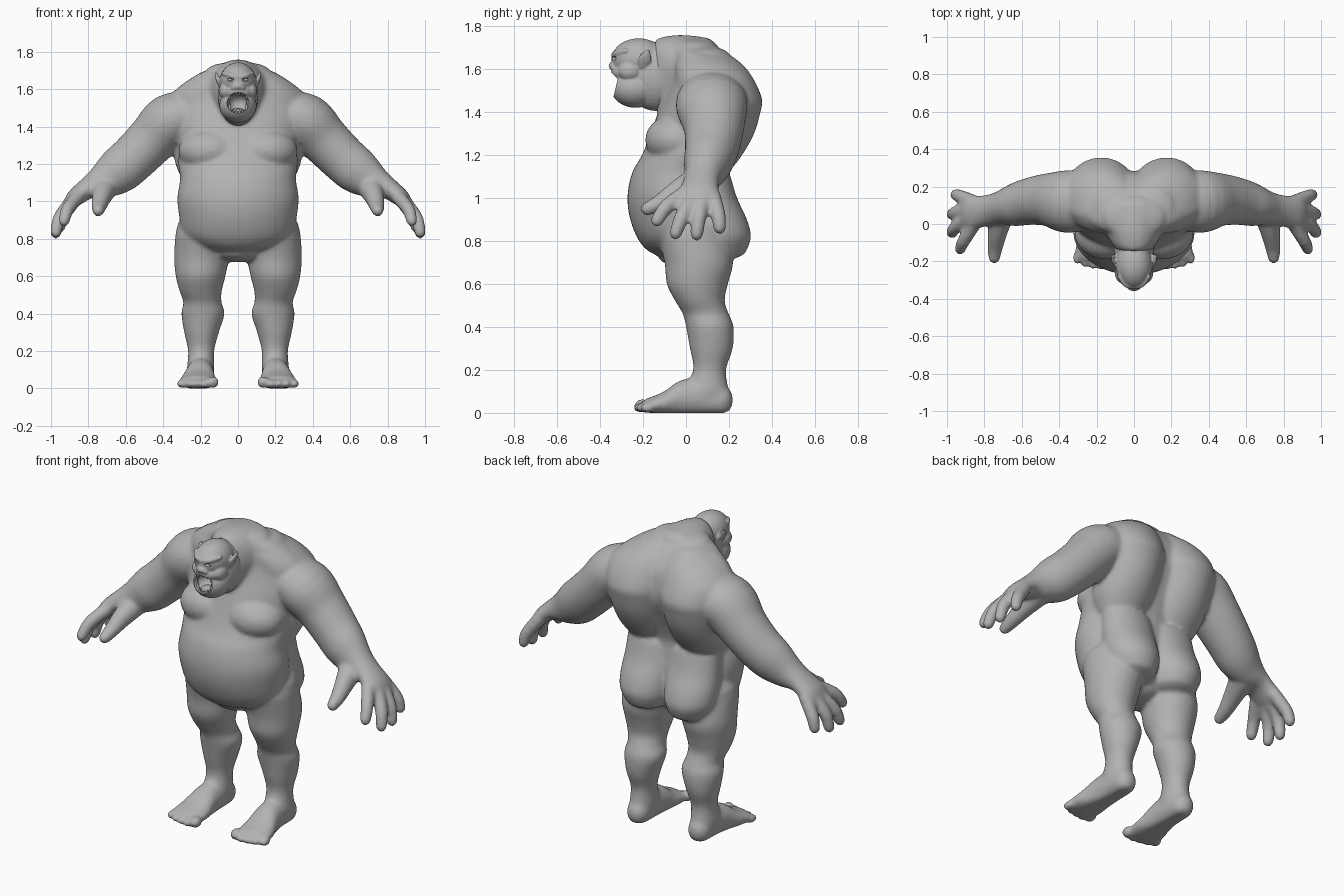
import bpy, bmesh, math
from mathutils import Vector, Matrix

X, Y, Z = Vector((1, 0, 0)), Vector((0, 1, 0)), Vector((0, 0, 1))
skin = bpy.data.materials.new("grey_skin")
skin.diffuse_color = (0.45, 0.45, 0.45, 1)


def tube(bm, pts, s=1, ref=Y, axis=None, n=24, sub=4, dome=1.0):
    """Round-ended tube through (x, y, z, radius along ref, other radius)."""
    p = [Vector(q) for q in pts]
    e = [p[0]] + p + [p[-1]]
    path = []
    for i in range(len(p) - 1):
        a, b, c, d = e[i:i + 4]
        for k in range(sub):
            t = k / sub
            path.append((b * 2 + (c - a) * t + (a * 2 - b * 5 + c * 4 - d) * t ** 2
                         + (b * 3 - a - c * 3 + d) * t ** 3) * 0.5)
    path.append(p[-1])
    pos = [Vector(q[:3]) for q in path]
    rings = []
    for i, q in enumerate(path):
        t = axis or (pos[min(i + 1, len(pos) - 1)] - pos[max(i - 1, 0)]).normalized()
        rings.append((pos[i], t, q[3], q[4]))

    def cap(ring, sign):
        c, t, a, b = ring
        return [(c + t * sign * dome * min(a, b) * math.sin(w), t, a * math.cos(w), b * math.cos(w))
                for w in (0.4, 0.8, 1.15, 1.42)]
    rings = cap(rings[0], -1)[::-1] + rings + cap(rings[-1], 1)
    loops = []
    for c, t, a, b in rings:
        u = (ref - t * ref.dot(t)).normalized()
        v = t.cross(u)
        loop = []
        for k in range(n):
            w = 2 * math.pi * k / n
            co = c + u * a * math.cos(w) + v * b * math.sin(w)
            loop.append(bm.verts.new((co.x * s, co.y, max(co.z, 0))))
        loops.append(loop)
    for l0, l1 in zip(loops, loops[1:]):
        for k in range(n):
            bm.faces.new((l0[k], l0[(k + 1) % n], l1[(k + 1) % n], l1[k]))
    bm.faces.new(loops[0])
    bm.faces.new(loops[-1])


def ball(bm, c, r):
    m = Matrix.Translation(c) @ Matrix.Diagonal((*r, 1))
    bmesh.ops.create_uvsphere(bm, u_segments=28, v_segments=18, radius=1, matrix=m)


def stack(bm, rows, s=1, dome=1.0):
    """Upright body section from (z, centre x, half width, front y, back y), lowest first."""
    tube(bm, [(x, (f + b) / 2, z, (b - f) / 2, w) for z, x, w, f, b in sorted(rows)], s,
         axis=Z, n=36, dome=dome)


def finish(bm, name, voxel=0, smooth=0, cutter=None):
    bmesh.ops.recalc_face_normals(bm, faces=bm.faces)
    me = bpy.data.meshes.new(name)
    bm.to_mesh(me)
    bm.free()
    ob = bpy.data.objects.new(name, me)
    bpy.context.collection.objects.link(ob)
    if voxel:
        m = ob.modifiers.new("blend", 'REMESH')
        m.mode, m.voxel_size = 'VOXEL', voxel
        m = ob.modifiers.new("soften", 'SMOOTH')
        m.factor, m.iterations = 0.5, smooth
    if cutter:
        m = ob.modifiers.new("cut", 'BOOLEAN')
        m.operation, m.solver, m.object = 'DIFFERENCE', 'EXACT', cutter
    if voxel:
        dg = bpy.context.evaluated_depsgraph_get()
        ob.data = bpy.data.meshes.new_from_object(ob.evaluated_get(dg))
        ob.modifiers.clear()
    ob.data.materials.clear()
    ob.data.materials.append(skin)
    bpy.ops.object.select_all(action='DESELECT')
    ob.select_set(True)
    bpy.context.view_layer.objects.active = ob
    bpy.ops.object.shade_smooth_by_angle(angle=math.radians(45))
    return ob


# Body: torso and neck
bm = bmesh.new()
stack(bm, [(.73, 0, .14, -.13, .15), (.76, 0, .23, -.185, .18), (.82, 0, .295, -.23, .2),
           (.92, 0, .315, -.265, .2), (1.02, 0, .325, -.272, .19), (1.12, 0, .31, -.25, .18),
           (1.2, 0, .32, -.205, .2), (1.3, 0, .32, -.165, .24), (1.4, 0, .35, -.13, .28),
           (1.5, 0, .37, -.09, .28), (1.58, 0, .35, -.07, .26), (1.66, 0, .25, -.07, .2),
           (1.7, 0, .17, -.08, .15)], dome=.4)
tube(bm, [(0, .1, 1.585, .21, .16), (0, -.03, 1.588, .16, .172), (0, -.12, 1.568, .108, .168),
          (0, -.19, 1.57, .085, .12)], ref=X, dome=.3)

fingers = [[(.86, -.01, 1.02), (.91, -.09, .96), (.93, -.135, .895)],
           [(.89, .03, 1.0), (.955, -.02, .91), (.973, -.048, .835)],
           [(.89, .08, 1.0), (.955, .06, .91), (.973, .05, .83)],
           [(.87, .125, 1.01), (.935, .15, .92), (.953, .157, .86)]]
for s in (1, -1):
    # Chest, back half with spine groove, buttock
    ball(bm, (.15 * s, -.045, 1.27), (.17, .145, .12))
    stack(bm, [(1.12, .17, .13, -.03, .2), (1.2, .175, .16, -.05, .262), (1.3, .175, .175, -.05, .318),
               (1.4, .175, .195, -.05, .347), (1.46, .175, .2, -.05, .355), (1.55, .17, .2, -.05, .317),
               (1.62, .14, .165, -.05, .265), (1.67, .1, .12, -.04, .2)], s, dome=.3)
    stack(bm, [(.76, .14, .13, 0, .285), (.82, .145, .15, 0, .303), (.9, .145, .155, 0, .284),
               (1.0, .14, .155, 0, .238), (1.1, .14, .15, 0, .208)], s, dome=.4)
    # Arm and palm
    tube(bm, [(.24, .12, 1.47, .15, .12), (.36, .12, 1.43, .168, .148), (.46, .13, 1.33, .142, .135),
              (.56, .12, 1.23, .126, .128), (.64, .1, 1.162, .113, .124), (.72, .083, 1.11, .09, .097),
              (.8, .07, 1.072, .083, .06), (.87, .06, 1.02, .097, .048), (.9, .055, .985, .09, .036)], s)
    # Fingers and thumb
    for f in fingers:
        tube(bm, [(*c, r, r) for c, r in zip(f, (.038, .036, .031))], s, n=14)
    tube(bm, [(.71, .05, 1.075, .07, .07), (.73, -.05, 1.02, .055, .052),
              (.742, -.125, .975, .04, .042), (.747, -.18, .95, .033, .033)], s, ref=Z, n=16)
    # Leg
    stack(bm, [(.82, .185, .15, -.13, .2), (.7, .195, .147, -.1, .22), (.6, .2, .133, -.09, .195),
               (.52, .2, .113, -.05, .18), (.46, .19, .102, -.015, .2), (.4, .187, .116, 0, .222),
               (.3, .195, .093, .018, .218), (.2, .197, .07, .033, .187), (.1, .2, .074, -.01, .2)], s)
    # Foot and toes
    tube(bm, [(.2, .155, .06, .065, .075), (.2, .06, .075, .072, .09), (.205, -.03, .065, .08, .085),
              (.212, -.1, .045, .096, .056), (.215, -.165, .035, .102, .038)], s, ref=X, axis=-Y)
    for i, y in enumerate((-.205, -.212, -.207, -.197, -.18)):
        r = .033 if i == 0 else .024
        ball(bm, ((.133 + .043 * i) * s, y, r), (r, .037, r))
finish(bm, "body", 0.01, 14)

# Cutter for the mouth and the eye sockets
bm = bmesh.new()
ball(bm, (0, -.35, 1.527), (.062, .1, .056))
for s in (1, -1):
    ball(bm, (.043 * s, -.345, 1.65), (.022, .027, .01))
cutter = finish(bm, "face_cutter")
cutter.hide_render = True

# Head: skull, muzzle, jaw, neck join, nose
bm = bmesh.new()
ball(bm, (0, -.22, 1.645), (.098, .127, .098))
ball(bm, (0, -.25, 1.585), (.092, .098, .055))
ball(bm, (0, -.235, 1.512), (.1, .115, .092))
ball(bm, (0, -.14, 1.565), (.108, .14, .16))
ball(bm, (0, -.34, 1.615), (.03, .02, .02))
for s in (1, -1):
    # Brow, cheek, nostril, ear
    tube(bm, [(.01, -.335, 1.666, .014, .014), (.045, -.322, 1.674, .015, .015),
              (.078, -.28, 1.685, .012, .012)], s, ref=Z, n=12)
    ball(bm, (.065 * s, -.26, 1.59), (.038, .055, .045))
    ball(bm, (.022 * s, -.335, 1.607), (.016, .018, .014))
    tube(bm, [(.088, -.2, 1.615, .024, .016), (.106, -.19, 1.65, .032, .013),
              (.119, -.175, 1.685, .009, .007)], s, n=12)
finish(bm, "head", 0.005, 7, cutter)
bpy.data.objects.remove(cutter)

# Eyes
bm = bmesh.new()
for s in (1, -1):
    ball(bm, (.042 * s, -.315, 1.65), (.014, .012, .01))
finish(bm, "eyes")

# Tongue
bm = bmesh.new()
ball(bm, (0, -.285, 1.484), (.032, .045, .014))
finish(bm, "tongue")

# Teeth: (x, root z, length, radius), pointing up when length is positive
bm = bmesh.new()
for x, z, h, r in ((.009, 1.47, .022, .008), (.026, 1.471, .024, .008), (.045, 1.477, .055, .011),
                   (.009, 1.587, -.024, .008), (.026, 1.585, -.026, .008), (.044, 1.577, -.042, .01)):
    for s in (1, -1):
        y = -.325 + 6 * x * x
        m = Matrix.Translation((x * s, y, z + h / 2))
        if h < 0:
            m = m @ Matrix.Rotation(math.pi, 4, 'X')
        bmesh.ops.create_cone(bm, cap_ends=True, segments=12, radius1=r, radius2=.002,
                              depth=abs(h), matrix=m)
finish(bm, "teeth")
